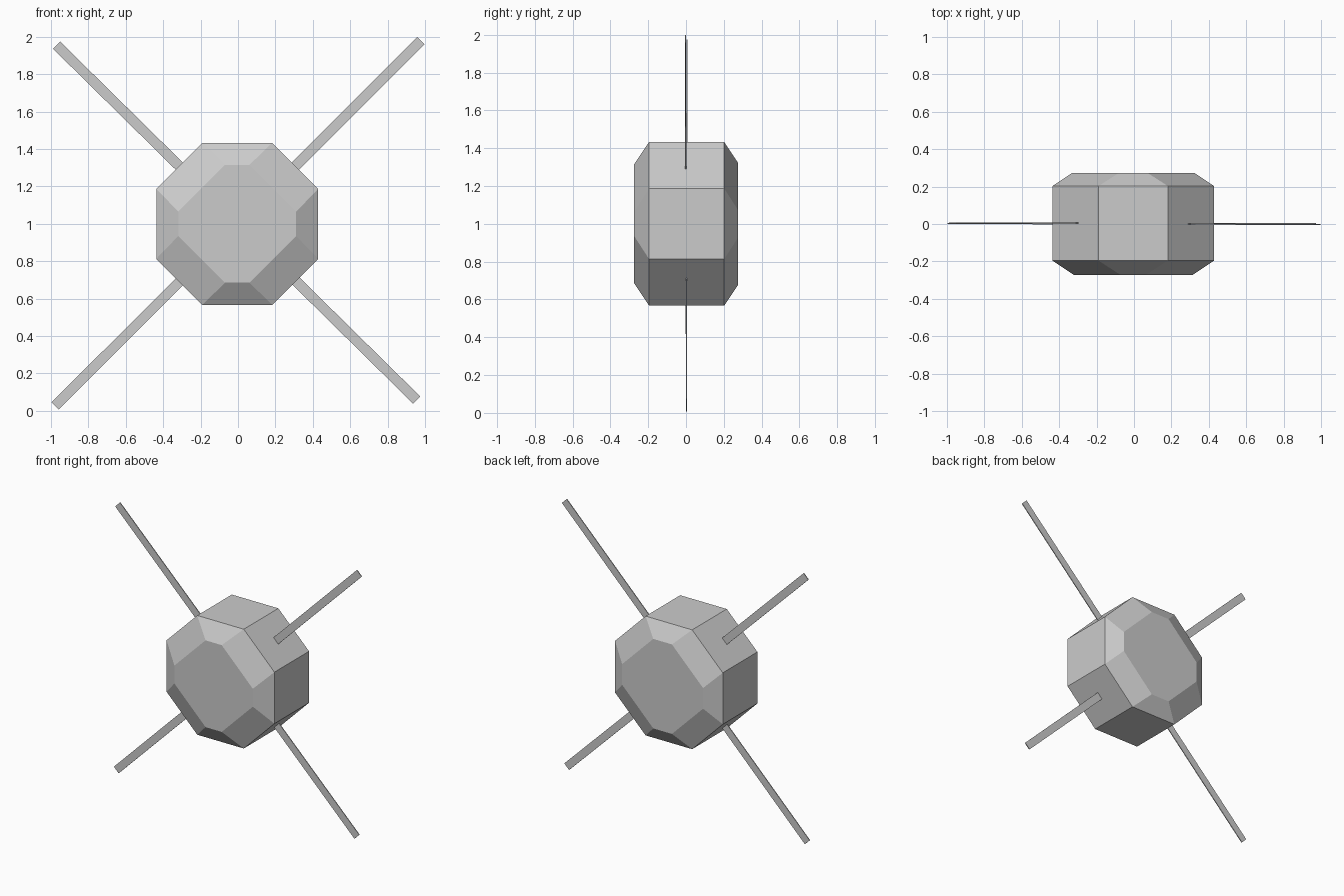
import bpy, bmesh, math
from mathutils import Vector

if "Cube" in bpy.data.objects:
    bpy.data.objects.remove(bpy.data.objects["Cube"], do_unlink=True)

# One plain grey for everything
grey = bpy.data.materials.new("plain grey")
grey.use_nodes = True
colour = (0.6, 0.6, 0.6, 1)
grey.diffuse_color = colour
grey.node_tree.nodes["Principled BSDF"].inputs["Base Color"].default_value = colour


def add_object(name, bm):
    bmesh.ops.recalc_face_normals(bm, faces=bm.faces)
    mesh = bpy.data.meshes.new(name)
    bm.to_mesh(mesh)
    bm.free()
    mesh.materials.append(grey)
    obj = bpy.data.objects.new(name, mesh)
    bpy.context.collection.objects.link(obj)
    return obj


def octagon(bm, y, half, edge):
    """Ring of eight points: half is the half width, edge half a flat side."""
    pts = [(edge, half), (half, edge), (half, -edge), (edge, -half),
           (-edge, -half), (-half, -edge), (-half, edge), (-edge, half)]
    return [bm.verts.new((x - 0.004, y, z + 1)) for x, z in pts]


# Eight-sided body with a cut-gem bevel at front and back
bm = bmesh.new()
rings = [octagon(bm, *r) for r in ((-0.274, 0.315, 0.065), (-0.195, 0.433, 0.187),
                                   (0.202, 0.433, 0.187), (0.274, 0.325, 0.075))]
for a, b in zip(rings, rings[1:]):
    for i in range(8):
        j = (i + 1) % 8
        bm.faces.new((a[i], a[j], b[j], b[i]))
bm.faces.new(rings[0])
bm.faces.new(rings[-1])
add_object("body", bm)


def flat_bar(name, start, end, width=0.054, thickness=0.006):
    start, end = Vector(start), Vector(end)
    bm = bmesh.new()
    bmesh.ops.create_cube(bm, size=1)
    bmesh.ops.scale(bm, verts=bm.verts, vec=((end - start).length, thickness, width))
    bar = add_object(name, bm)
    bar.location = (start + end) / 2
    bar.rotation_euler = (end - start).to_track_quat('X', 'Z').to_euler()
    # keep the broad side of the bar facing forward
    d = end - start
    bar.rotation_euler = (0, -math.atan2(d.z, d.x), math.atan2(d.y, d.x))


# Two thin strips crossing through the body
flat_bar("rising_strip", (-0.978, 0.003, 0.026), (0.978, -0.003, 1.979))
flat_bar("falling_strip", (-0.97, 0.006, 1.955), (0.955, 0.002, 0.058))
